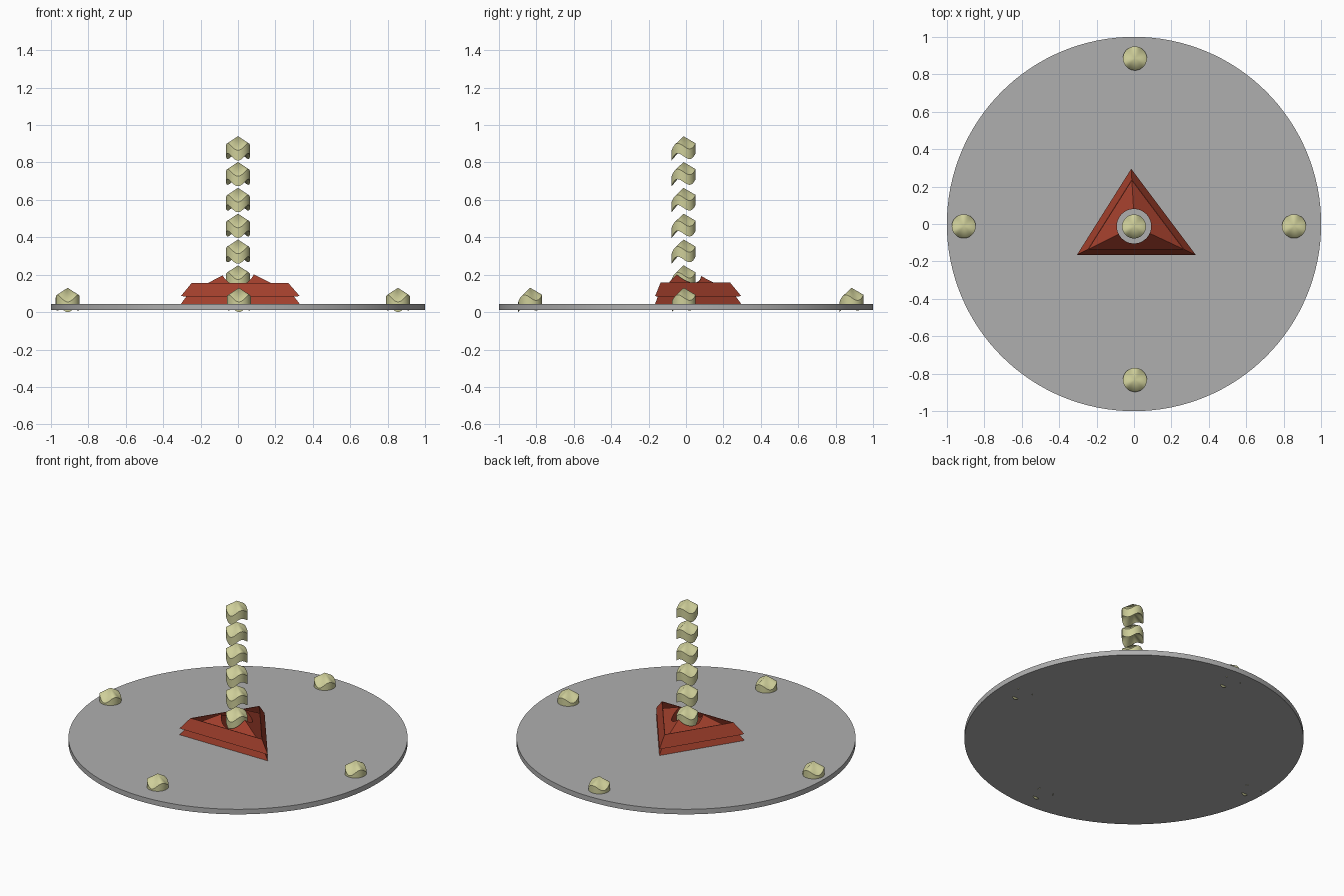
import bpy, bmesh, math

if "Cube" in bpy.data.objects:
    bpy.data.objects.remove(bpy.data.objects["Cube"])

def material(name, col):
    m = bpy.data.materials.new(name)
    m.diffuse_color = (*col, 1)
    m.use_nodes = True
    m.node_tree.nodes["Principled BSDF"].inputs["Base Color"].default_value = m.diffuse_color
    return m

RED = material("brick_red", (0.36, 0.05, 0.025))
CREAM = material("pale_olive", (0.62, 0.62, 0.32))
GREY = material("dark_grey", (0.43, 0.43, 0.43))

def make_object(name, bm, mat):
    bmesh.ops.recalc_face_normals(bm, faces=bm.faces[:])
    me = bpy.data.meshes.new(name)
    bm.to_mesh(me)
    bm.free()
    ob = bpy.data.objects.new(name, me)
    bpy.context.collection.objects.link(ob)
    me.materials.append(mat)
    return ob

def activate(ob):
    bpy.ops.object.select_all(action='DESELECT')
    ob.select_set(True)
    bpy.context.view_layer.objects.active = ob

def smooth(ob, deg=30):
    activate(ob)
    bpy.ops.object.shade_smooth_by_angle(angle=math.radians(deg))

# Round base plate
bpy.ops.mesh.primitive_cylinder_add(vertices=128, radius=1, depth=0.033, location=(0, 0, 0.0275))
plate = bpy.context.object
plate.name = "base_plate"
plate.data.materials.append(GREY)
smooth(plate)

# Pellet: round column with a wavy three-lobed peak and a matching hollow underside
R, THICK, SEG = 0.064, 0.054, 48

def pellet(name, x, y, top):
    bm = bmesh.new()
    apex_t = bm.verts.new((x, y, top))
    apex_b = bm.verts.new((x, y, top - THICK))
    upper, lower = [], []
    for i in range(SEG):
        a = 2 * math.pi * i / SEG
        lobe = 0.038 if math.cos(a) > 0.5 else 0.030
        z = top - 0.0375 - lobe * (1 + math.cos(3 * a)) / 2
        px, py = x + R * math.sin(a), y - R * math.cos(a)
        upper.append(bm.verts.new((px, py, z)))
        lower.append(bm.verts.new((px, py, z - THICK)))
    for i in range(SEG):
        j = (i + 1) % SEG
        bm.faces.new((upper[i], upper[j], apex_t))
        bm.faces.new((lower[j], lower[i], apex_b))
        bm.faces.new((lower[i], lower[j], upper[j], upper[i]))
    smooth(make_object(name, bm, CREAM))

for i in range(6):
    pellet(f"stack_pellet_{i + 1}", 0, -0.013, 0.25 + 0.138 * i)
for i, (x, y) in enumerate([(0.855, -0.012), (-0.91, -0.012), (0.005, 0.885), (0.005, -0.833)]):
    pellet(f"rim_pellet_{i + 1}", x, y, 0.13)

# Triangular pedestal
CX, CY = 0.003, -0.012
CORNERS = [(-0.308, -0.153), (0.327, -0.153), (-0.018, 0.307)]

def tri_loft(name, levels, closed_ring=False):
    """Loft the triangle through (height, scale) levels; capped, or joined round as a frame."""
    bm = bmesh.new()
    rings = [[bm.verts.new((CX + x * f, CY + y * f, z)) for x, y in CORNERS] for z, f in levels]
    pairs = list(zip(rings, rings[1:]))
    if closed_ring:
        pairs.append((rings[-1], rings[0]))
    else:
        bm.faces.new(rings[0][::-1])
        bm.faces.new(rings[-1])
    for lo, hi in pairs:
        for i in range(3):
            j = (i + 1) % 3
            bm.faces.new((lo[i], lo[j], hi[j], hi[i]))
    return make_object(name, bm, RED)

def drill_well(ob):
    bpy.ops.mesh.primitive_cylinder_add(vertices=48, radius=0.092, depth=1, location=(0, CY, 0.2))
    cutter = bpy.context.object
    cutter.hide_render = True
    mod = ob.modifiers.new("well", 'BOOLEAN')
    mod.operation, mod.solver, mod.object = 'DIFFERENCE', 'EXACT', cutter
    activate(ob)
    bpy.ops.object.modifier_apply(modifier=mod.name)
    bpy.data.objects.remove(cutter)
    smooth(ob)

# Lower tier, thin leaning frame, and the pyramid rising inside the frame
drill_well(tri_loft("pedestal_lower_tier", [(0.044, 1.0), (0.086, 0.9)]))
tri_loft("pedestal_frame", [(0.086, 1.0), (0.157, 0.81), (0.157, 0.79), (0.086, 0.98)], True)
drill_well(tri_loft("pedestal_pyramid", [(0.083, 0.98), (0.235, 0.04)]))
